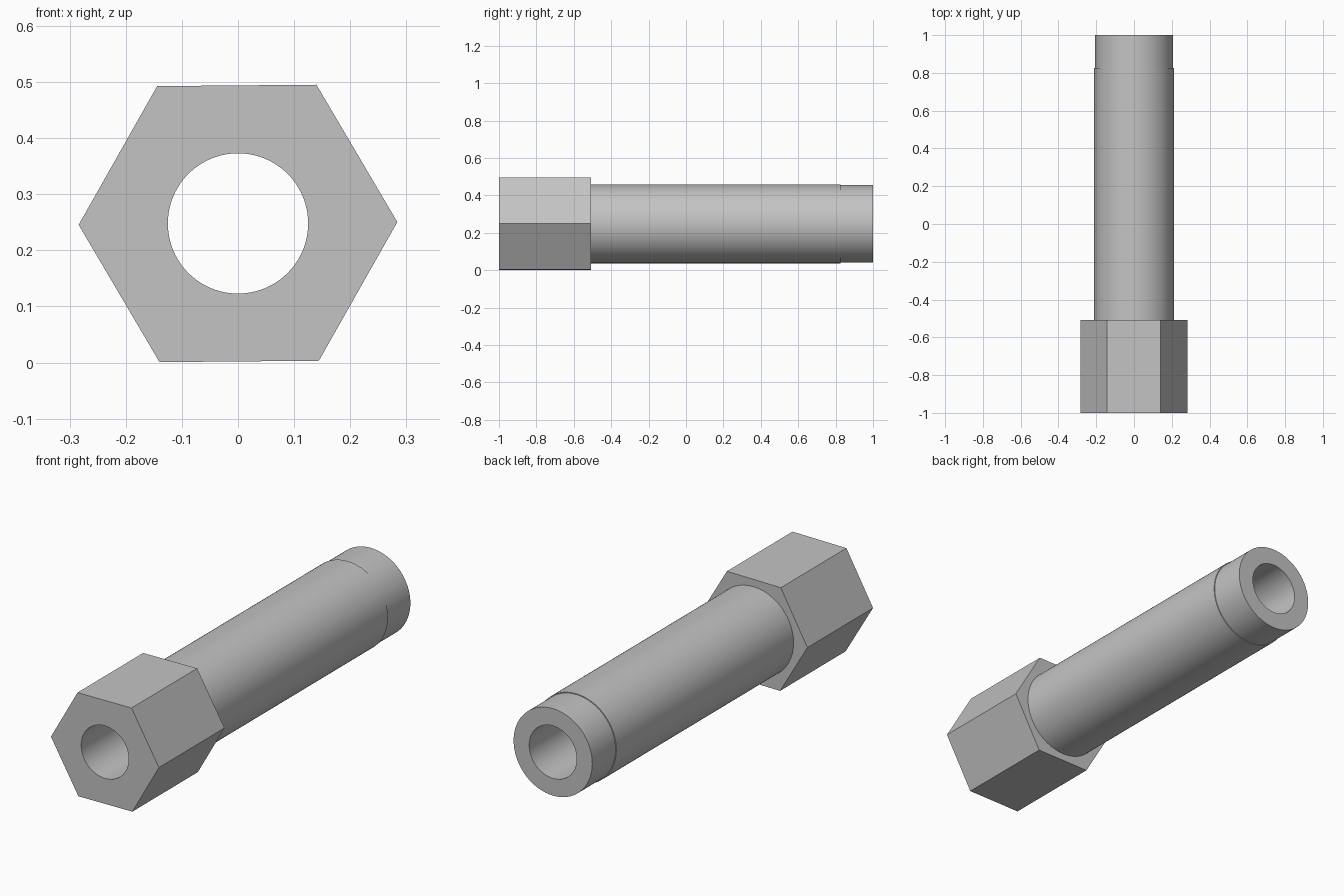
import bpy, bmesh, math
from mathutils import Matrix, Vector

cube = bpy.data.objects.get("Cube")
if cube:
    bpy.data.objects.remove(cube, do_unlink=True)

CENTRE_Z = 0.248
BORE = 0.125
FRONT, NUT_BACK, STEP, BACK = -1.0, -0.507, 0.825, 1.0
SEGMENTS = 96

steel = bpy.data.materials.new("plain grey")
steel.use_nodes = True
grey = (0.55, 0.55, 0.55, 1)
steel.diffuse_color = grey
steel.node_tree.nodes["Principled BSDF"].inputs["Base Color"].default_value = grey


def finish(name, bm):
    """Turn the bmesh into a shaded object."""
    bmesh.ops.recalc_face_normals(bm, faces=bm.faces)
    mesh = bpy.data.meshes.new(name)
    bm.to_mesh(mesh)
    bm.free()
    mesh.materials.append(steel)
    obj = bpy.data.objects.new(name, mesh)
    bpy.context.collection.objects.link(obj)
    obj.location.z = CENTRE_Z
    bpy.ops.object.select_all(action="DESELECT")
    obj.select_set(True)
    bpy.context.view_layer.objects.active = obj
    bpy.ops.object.shade_smooth_by_angle(angle=math.radians(30))


def ring(bm, radius, sides, y, turn=0):
    """Closed loop of edges around the y axis."""
    points = [math.tau * i / sides + turn for i in range(sides)]
    verts = [bm.verts.new((radius * math.cos(a), y, radius * math.sin(a))) for a in points]
    return [bm.edges.new((verts[i - 1], verts[i])) for i in range(sides)]


# Hexagonal head with a round bore
bm = bmesh.new()
edges = ring(bm, 0.284, 6, FRONT, math.radians(0.5)) + ring(bm, BORE, SEGMENTS, FRONT)
bmesh.ops.triangle_fill(bm, edges=edges, use_beauty=True, normal=Vector((0, -1, 0)))
front_faces = bm.faces[:]
back = bmesh.ops.extrude_face_region(bm, geom=front_faces, use_keep_orig=True)
bmesh.ops.translate(bm, vec=(0, NUT_BACK - FRONT, 0),
                    verts=[v for v in back["geom"] if isinstance(v, bmesh.types.BMVert)])
finish("hex_head", bm)

# Hollow shaft with a slightly narrower tip, turned from a profile
profile = [(BORE, NUT_BACK), (BORE, BACK), (0.207, BACK),
           (0.207, STEP), (0.211, STEP), (0.211, NUT_BACK)]
bm = bmesh.new()
verts = [bm.verts.new((r, y, 0)) for r, y in profile]
line = [bm.edges.new(pair) for pair in zip(verts, verts[1:])]
bmesh.ops.spin(bm, geom=verts + line, cent=(0, 0, 0), axis=(0, 1, 0),
               angle=math.tau, steps=SEGMENTS)
bmesh.ops.remove_doubles(bm, verts=bm.verts, dist=0.0001)
# The open front end sits against the head, so orient faces from the tip
finish("hollow_shaft", bm)
